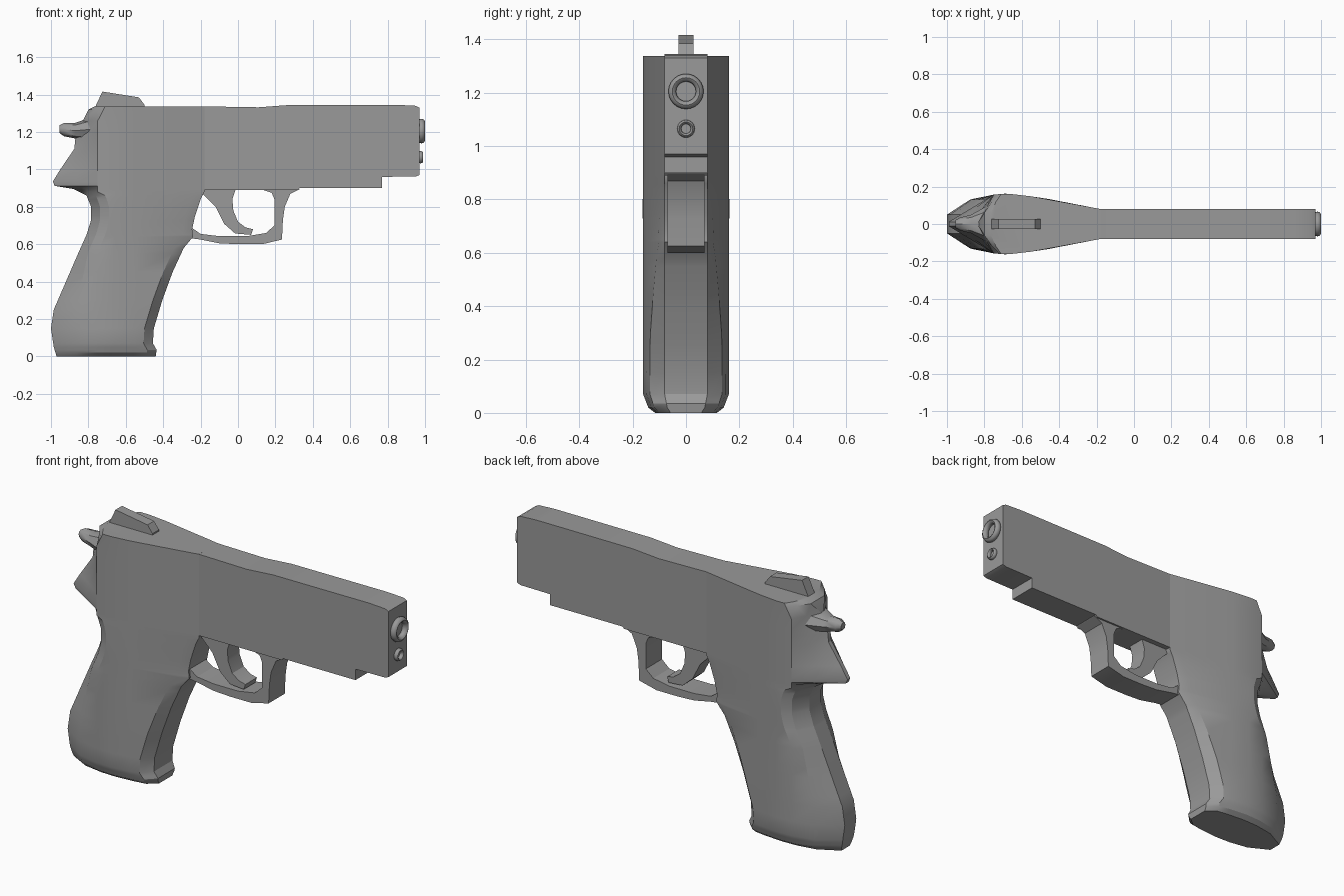
import bpy, bmesh, math
from mathutils import Matrix

if "Cube" in bpy.data.objects:
    bpy.data.objects.remove(bpy.data.objects["Cube"])

grey = bpy.data.materials.new("gunmetal grey")
grey.diffuse_color = (0.32, 0.32, 0.32, 1)
grey.use_nodes = True
grey.node_tree.nodes["Principled BSDF"].inputs["Base Color"].default_value = grey.diffuse_color


def finish(name, bm, angle=28):
    bmesh.ops.recalc_face_normals(bm, faces=bm.faces)
    me = bpy.data.meshes.new(name)
    bm.to_mesh(me)
    bm.free()
    ob = bpy.data.objects.new(name, me)
    bpy.context.collection.objects.link(ob)
    me.materials.append(grey)
    bpy.context.view_layer.objects.active = ob
    ob.select_set(True)
    bpy.ops.object.shade_smooth_by_angle(angle=math.radians(angle))
    ob.select_set(False)
    return ob


def interp(table, t):
    for (a, u), (b, v) in zip(table, table[1:]):
        if t <= b:
            return u + (v - u) * max(0, (t - a) / (b - a))
    return table[-1][1]


def loft(name, rings, angle=28):
    """Skin a list of equal-length closed rings and cap both ends."""
    bm = bmesh.new()
    vs = [[bm.verts.new(p) for p in r] for r in rings]
    n = len(rings[0])
    for lo, hi in zip(vs, vs[1:]):
        for i in range(n):
            j = (i + 1) % n
            bm.faces.new((lo[i], lo[j], hi[j], hi[i]))
    bm.faces.new(vs[0])
    bm.faces.new(vs[-1])
    return finish(name, bm, angle)


def plate(name, outline, half):
    """Side outline (x, z) extruded to both sides of y = 0."""
    return loft(name, [[(x, y, z) for x, z in outline] for y in (-half, half)])


# Grip and rear frame: horizontal sections between a back and a front edge
BACK = [(0, -.97), (.05, -.985), (.15, -1), (.25, -.985), (.4, -.92), (.55, -.855),
        (.65, -.81), (.73, -.785), (.8, -.785), (.86, -.81), (.895, -.88), (.912, -.98),
        (.935, -.99), (1, -.95), (1.11, -.875), (1.16, -.87), (1.2, -.845), (1.26, -.83),
        (1.32, -.80), (1.337, -.765)]
FRONT = [(0, -.44), (.035, -.435), (.07, -.455), (.15, -.45), (.3, -.405), (.45, -.35),
         (.58, -.29), (.64, -.24), (.68, -.245), (.75, -.23), (.84, -.2), (.88, -.18)]
WIDTH = [(-.87, .13), (-.75, .157), (-.68, .163), (-.5, .142), (-.18, .08)]
ROUND = [(0, .72), (.02, .88), (.07, 1)]
rings = []
for z in sorted({t for t, _ in BACK + FRONT} | {.02}):
    xb, xf = interp(BACK, z), interp(FRONT, z)
    xs = min(max(-.75, xb + .1), -.69) if z < .87 else -.75 if z < 1.27 else interp([(1.26, -.75), (1.337, -.71)], z)
    b, f = (.05, .76) if z < .87 else (.012, .5) if z < 1.27 else (.06, .6)
    ws = interp(WIDTH, xs)
    half = [(xf, min(.08, interp(WIDTH, xf)))]
    half.append((xf - .05, min(interp(WIDTH, xf - .05), .135)))
    half += [(x, interp(WIDTH, x)) for x in (-.55, -.66)]
    half += [(xs, ws), ((xs + xb) / 2, b + (ws - b) * f), (xb, b)]
    k = interp(ROUND, z)
    rings.append([(x, y * k, z) for x, y in half] + [(x, -y * k, z) for x, y in reversed(half)])
loft("grip_and_frame", rings)

# Slide with the stepped underside
plate("slide", [(-.19, .89), (.32, .89), (.33, .9), (.77, .9), (.77, .96), (.95, .962), (.97, .97),
                (.97, 1.33), (.95, 1.34), (.85, 1.345), (.27, 1.344), (.11, 1.332), (-.19, 1.337)], .08)

# Trigger guard
plate("trigger_guard", [(-.3, .66), (-.28, .635), (-.2, .625), (-.1, .605), (0, .6), (.13, .6),
                        (.235, .625), (.24, .73), (.25, .8), (.28, .87), (.33, .895), (.12, .895),
                        (.18, .875), (.195, .84), (.195, .7), (.15, .66), (.05, .643),
                        (-.1, .643), (-.2, .655), (-.25, .69)], .07)

# Trigger
plate("trigger", [(-.2, .9), (-.19, .87), (-.12, .8), (-.075, .71), (-.015, .657), (.07, .65),
                  (.08, .68), (.04, .69), (0, .72), (-.025, .78), (-.03, .84), (-.01, .9)], .05)

# Rear sight
plate("rear_sight", [(-.77, 1.32), (-.725, 1.416), (-.53, 1.385), (-.5, 1.345), (-.5, 1.32)], .028)

# Hammer spur, tapering to the back
spur = []
for x, z, hz, hy in [(-.955, 1.215, .02, .02), (-.93, 1.213, .036, .035),
                     (-.87, 1.207, .042, .05), (-.78, 1.215, .065, .1)]:
    spur.append([(x, hy * math.cos(a * math.pi / 4), z + hz * math.sin(a * math.pi / 4)) for a in range(8)])
loft("hammer", spur, 40)


# Muzzle and guide rod rings
def ring(name, z, outer, inner, x0, x1):
    bm = bmesh.new()
    c, m, xm, h = (outer + inner) / 2, (outer - inner) / 2, (x0 + x1) / 2, (x1 - x0) / 2
    n, s = 24, 8
    vs = []
    for i in range(n):
        a = 2 * math.pi * i / n
        row = []
        for j in range(s):
            q = 2 * math.pi * j / s
            r = c + m * math.cos(q)
            row.append(bm.verts.new((xm + h * math.sin(q), r * math.cos(a), z + r * math.sin(a))))
        vs.append(row)
    for i in range(n):
        for j in range(s):
            p, q = (i + 1) % n, (j + 1) % s
            bm.faces.new((vs[i][j], vs[p][j], vs[p][q], vs[i][q]))
    finish(name, bm, 50)


ring("muzzle_ring", 1.205, .066, .037, .962, 1.0)
ring("guide_rod_ring", 1.065, .033, .018, .962, .99)
